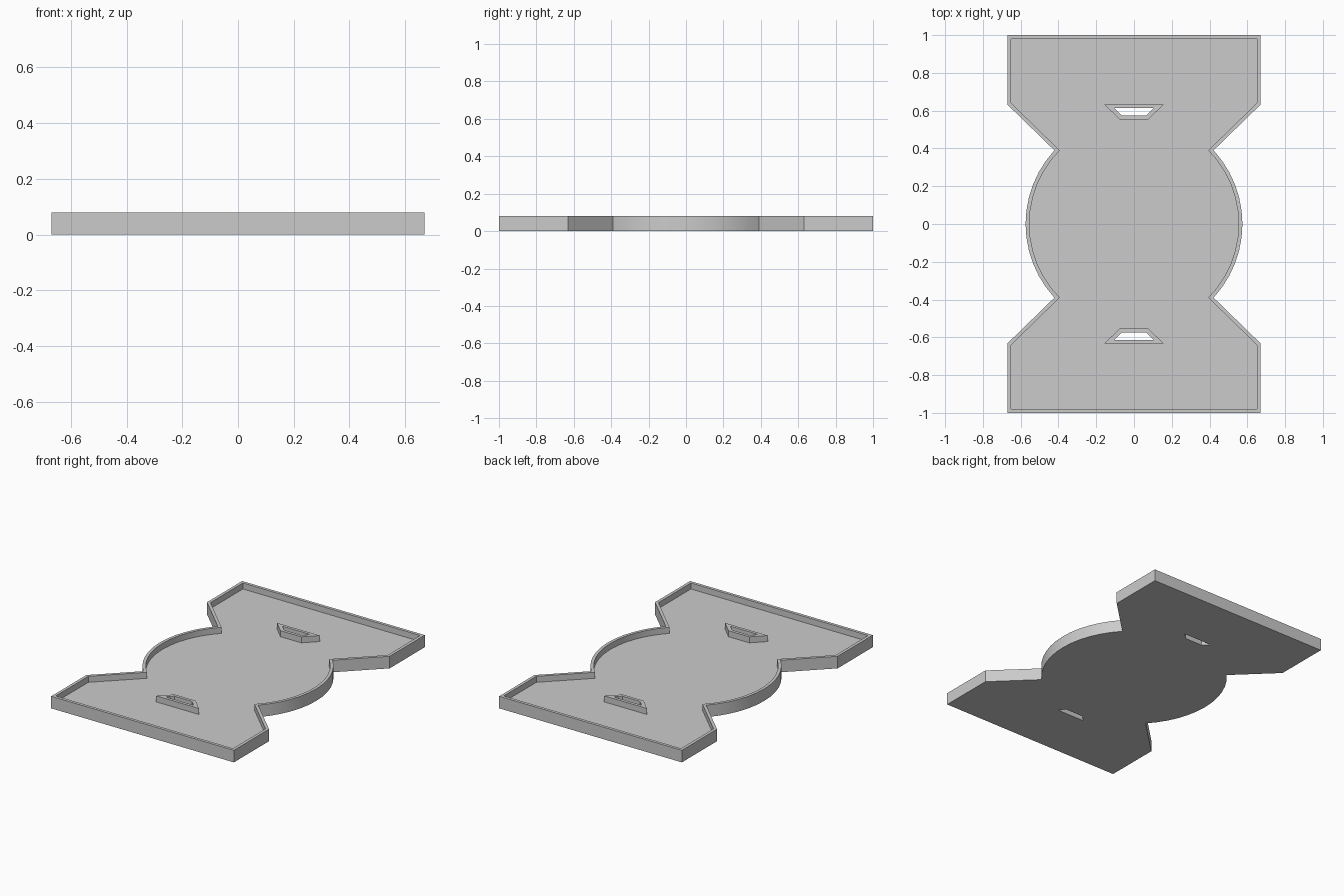
import bpy, bmesh, math

cube = bpy.data.objects.get("Cube")
if cube:
    bpy.data.objects.remove(cube, do_unlink=True)

HEIGHT, FLOOR, RIM = 0.08, 0.04, 0.02
RADIUS, ARC_STEPS = 0.574, 12

grey = bpy.data.materials.new("plain grey")
grey.use_nodes = True
colour = (0.6, 0.6, 0.6, 1)
grey.diffuse_color = colour
grey.node_tree.nodes["Principled BSDF"].inputs["Base Color"].default_value = colour


def tray_outline(inset):
    """Two flared ends joined by a round middle, counter-clockwise."""
    r = RADIUS - inset
    a = math.asin(0.39 / r)
    arc = [(r * math.cos(t), r * math.sin(t))
           for t in (a * (2 * i / ARC_STEPS - 1) for i in range(ARC_STEPS + 1))]
    x, y, shoulder = 0.67 - inset, 1 - inset, 0.632 + inset * 0.4
    right = [(x, -y), (x, -shoulder)] + arc + [(x, shoulder), (x, y)]
    return right + [(-px, -py) for px, py in right]


def slot_outline(wide, narrow, far, near, side):
    return [(-wide, far * side), (wide, far * side),
            (narrow, near * side), (-narrow, near * side)]


bm = bmesh.new()


def ring(points, z):
    verts = [bm.verts.new((x, y, z)) for x, y in points]
    for i, v in enumerate(verts):
        bm.edges.new((verts[i - 1], v))
    return verts


def strip(a, b):
    for i in range(len(a)):
        bm.faces.new((a[i - 1], a[i], b[i], b[i - 1]))


def fill(rings):
    edges = [bm.edges.get((r[i - 1], r[i])) for r in rings for i in range(len(r))]
    bmesh.ops.triangle_fill(bm, edges=edges, use_beauty=True, normal=(0, 0, 1))


# Outer wall and raised rim
base = ring(tray_outline(0), 0)
rim_out = ring(tray_outline(0), HEIGHT)
rim_in = ring(tray_outline(RIM), HEIGHT)
floor_edge = ring(tray_outline(RIM), FLOOR)
strip(base, rim_out)
strip(rim_out, rim_in)
strip(rim_in, floor_edge)

# Two walled slots passing through the floor
under, above = [base], [floor_edge]
for side in (1, -1):
    collar = slot_outline(0.157, 0.077, 0.633, 0.554, side)
    hole = slot_outline(0.103, 0.065, 0.613, 0.574, side)
    foot, top_out = ring(collar, FLOOR), ring(collar, HEIGHT)
    top_in, bottom = ring(hole, HEIGHT), ring(hole, 0)
    strip(foot, top_out)
    strip(top_out, top_in)
    strip(top_in, bottom)
    above.append(foot)
    under.append(bottom)

# Floor and underside
fill(above)
fill(under)
bmesh.ops.recalc_face_normals(bm, faces=bm.faces[:])

mesh = bpy.data.meshes.new("tray")
bm.to_mesh(mesh)
bm.free()
mesh.materials.append(grey)
tray = bpy.data.objects.new("tray", mesh)
bpy.context.collection.objects.link(tray)
bpy.context.view_layer.objects.active = tray
tray.select_set(True)
bpy.ops.object.shade_smooth_by_angle(angle=math.radians(25))
